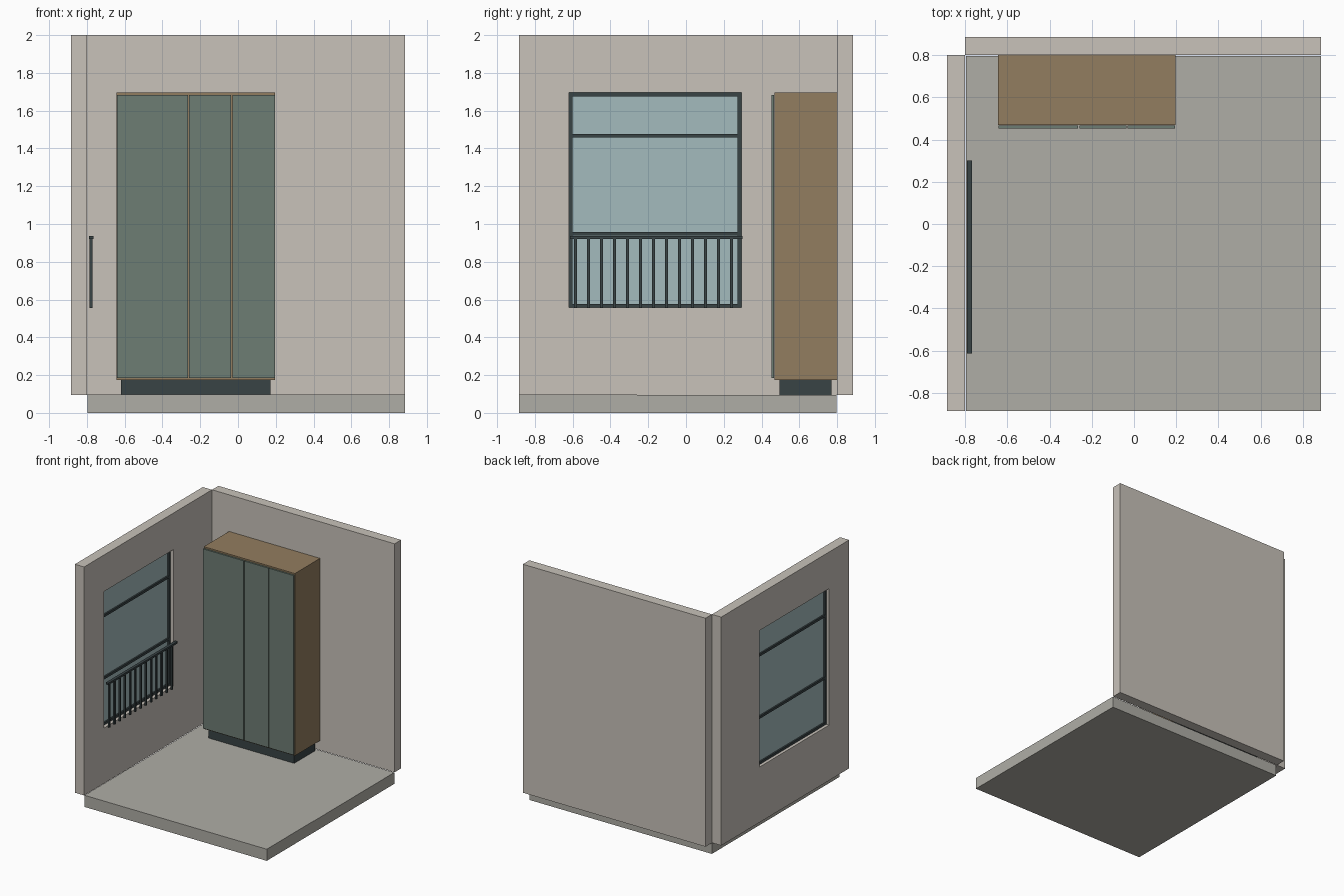
import bpy, bmesh

if "Cube" in bpy.data.objects:
    bpy.data.objects.remove(bpy.data.objects["Cube"])


def material(name, rgb):
    m = bpy.data.materials.new(name)
    m.diffuse_color = (*rgb, 1)
    m.use_nodes = True
    m.node_tree.nodes["Principled BSDF"].inputs["Base Color"].default_value = m.diffuse_color
    return m


WALL = material("plaster", (0.58, 0.54, 0.49))
FLOOR = material("floor_tile", (0.43, 0.42, 0.38))
WOOD = material("wood", (0.29, 0.205, 0.115))
GREEN = material("green_paint", (0.155, 0.205, 0.175))
DARK = material("dark_metal", (0.04, 0.056, 0.06))
GLASS = material("glass", (0.37, 0.50, 0.51))


def finish(name, bm, mat):
    bmesh.ops.recalc_face_normals(bm, faces=bm.faces)
    mesh = bpy.data.meshes.new(name)
    bm.to_mesh(mesh)
    bm.free()
    mesh.materials.append(mat)
    ob = bpy.data.objects.new(name, mesh)
    bpy.context.collection.objects.link(ob)
    return ob


def box(name, x, y, z, mat):
    """Box from (min, max) pairs on each axis."""
    bm = bmesh.new()
    bmesh.ops.create_cube(bm, size=1)
    for v in bm.verts:
        v.co = [r[0] + (c + 0.5) * (r[1] - r[0]) for c, r in zip(v.co, (x, y, z))]
    return finish(name, bm, mat)


def ring(name, x, outer, inner, mat):
    """Rectangular panel in the yz plane with a rectangular opening."""
    bm = bmesh.new()

    def loop(px, rect):
        y0, y1, z0, z1 = rect
        return [bm.verts.new((px, y, z)) for y, z in ((y0, z0), (y1, z0), (y1, z1), (y0, z1))]

    loops = [loop(x[0], outer), loop(x[1], outer), loop(x[1], inner), loop(x[0], inner)]
    for a, b in zip(loops, loops[1:] + loops[:1]):
        for i in range(4):
            j = (i + 1) % 4
            bm.faces.new((a[i], a[j], b[j], b[i]))
    return finish(name, bm, mat)


# Floor slab with a thin front covering
box("floor", (-0.796, 0.885), (-0.885, 0.796), (0, 0.095), FLOOR)
box("front_floor_panel", (-0.796, 0.885), (-0.885, -0.26), (0.09, 0.097), FLOOR)

# Walls, the left one with the window opening
OPENING = (-0.62, 0.293, 0.557, 1.695)
box("back_wall", (-0.8, 0.885), (0.8, 0.885), (0.095, 2), WALL)
ring("left_wall", (-0.885, -0.8), (-0.885, 0.8, 0.095, 2), OPENING, WALL)

# Window frame, crossbars and glass
y0, y1, z0, z1 = OPENING
t = 0.02
ring("window_frame", (-0.86, -0.828), OPENING, (y0 + t, y1 - t, z0 + t, z1 - t), DARK)
for i, z in enumerate((0.948, 1.467)):
    box(f"window_crossbar_{i + 1}", (-0.86, -0.828), (y0 + t, y1 - t), (z - t / 2, z + t / 2), DARK)
box("window_glass", (-0.847, -0.841), (y0 + t, y1 - t), (z0 + t, z1 - t), GLASS)

# Guard railing in front of the window
box("railing_handrail", (-0.79, -0.766), (-0.614, 0.30), (0.92, 0.936), DARK)
for i in range(13):
    y = -0.585 + i * 0.0688
    box(f"railing_baluster_{i + 1}", (-0.785, -0.771), (y - 0.007, y + 0.007), (0.555, 0.922), DARK)

# Wardrobe carcass
X0, X1, Y0, Y1, Z0, Z1, T = -0.643, 0.197, 0.468, 0.8, 0.175, 1.695, 0.02
box("wardrobe_plinth", (-0.62, 0.172), (0.495, 0.77), (0.095, Z0), DARK)
box("wardrobe_bottom", (X0, X1), (Y0, Y1), (Z0, Z0 + T), WOOD)
box("wardrobe_top", (X0, X1), (Y0, Y1), (Z1 - T, Z1), WOOD)
box("wardrobe_back", (X0 + T, X1 - T), (Y1 - T, Y1), (Z0 + T, Z1 - T), WOOD)
for name, x in (("left_side", X0), ("divider_1", -0.272), ("divider_2", -0.043), ("right_side", X1 - T)):
    box(f"wardrobe_{name}", (x, x + T), (Y0, Y1), (Z0 + T, Z1 - T), WOOD)

# Wardrobe doors
for i, x in enumerate(((-0.641, -0.265), (-0.259, -0.036), (-0.030, 0.195))):
    box(f"wardrobe_door_{i + 1}", x, (0.453, 0.467), (0.186, 1.683), GREEN)
